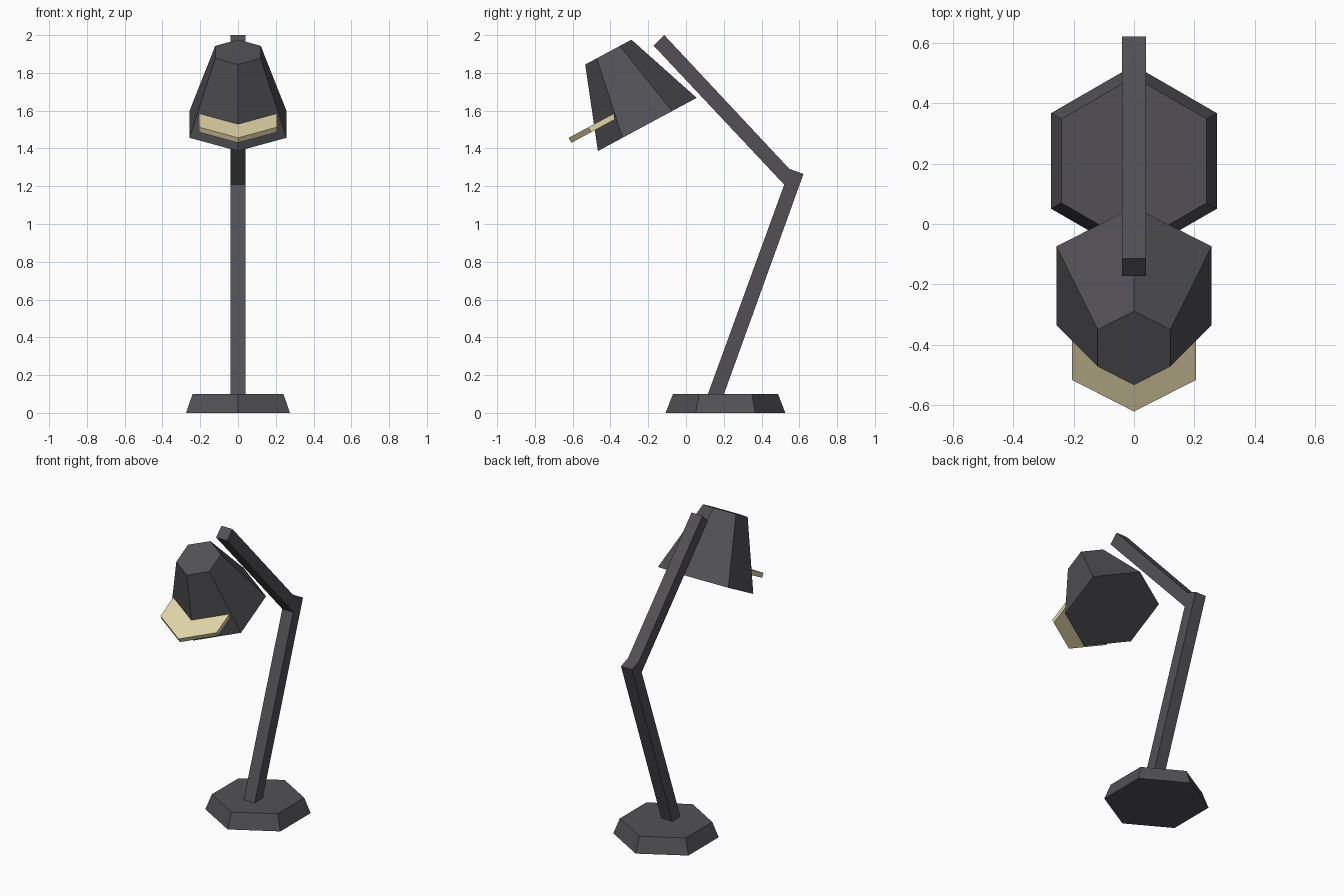
import bpy, bmesh
from math import sin, cos, pi, radians
from mathutils import Matrix, Vector

cube = bpy.data.objects.get("Cube")
if cube:
    bpy.data.objects.remove(cube, do_unlink=True)


def material(name, rgb):
    mat = bpy.data.materials.new(name)
    mat.use_nodes = True
    mat.diffuse_color = (*rgb, 1)
    mat.node_tree.nodes["Principled BSDF"].inputs["Base Color"].default_value = (*rgb, 1)
    return mat


def prism(name, lower, upper, mat, matrix=Matrix()):
    """Solid joining two matching outlines, flat shaded."""
    bm = bmesh.new()
    a = [bm.verts.new(p) for p in lower]
    b = [bm.verts.new(p) for p in upper]
    bm.faces.new(a)
    bm.faces.new(b)
    for i in range(len(a)):
        j = (i + 1) % len(a)
        bm.faces.new((a[i], a[j], b[j], b[i]))
    bmesh.ops.recalc_face_normals(bm, faces=bm.faces)
    mesh = bpy.data.meshes.new(name)
    bm.to_mesh(mesh)
    bm.free()
    mesh.materials.append(mat)
    obj = bpy.data.objects.new(name, mesh)
    obj.matrix_world = matrix
    bpy.context.collection.objects.link(obj)
    return obj


def hexagon(radius, z, y=0):
    """Six-sided ring with corners pointing along y."""
    return [Vector((radius * sin(i * pi / 3), y + radius * cos(i * pi / 3), z))
            for i in range(6)]


charcoal = material("charcoal", (0.084, 0.081, 0.090))
cream = material("cream", (0.75, 0.67, 0.39))

# Tapered foot
prism("base", hexagon(0.317, 0), hexagon(0.278, 0.1), charcoal,
      Matrix.Translation((0, 0.209, 0)))

# Bent square arm: side outline in y, z
outline = [(0.098, 0.05), (0.183, 0.05), (0.622, 1.265), (0.547, 1.292),
           (-0.115, 2.0), (-0.172, 1.945), (0.52, 1.208)]
prism("arm", [(-0.04, y, z) for y, z in outline],
      [(0.04, y, z) for y, z in outline], charcoal)

# Tilted shade, and the plate poking out of its front
tilt = Matrix.Translation((0, -0.205, 1.527)) @ Matrix.Rotation(radians(28.3), 4, "X")
prism("shade", hexagon(0.297, 0), hexagon(0.139, 0.435), charcoal, tilt)
prism("light_plate", hexagon(0.237, 0.105, -0.163), hexagon(0.237, 0.135, -0.163),
      cream, tilt)
